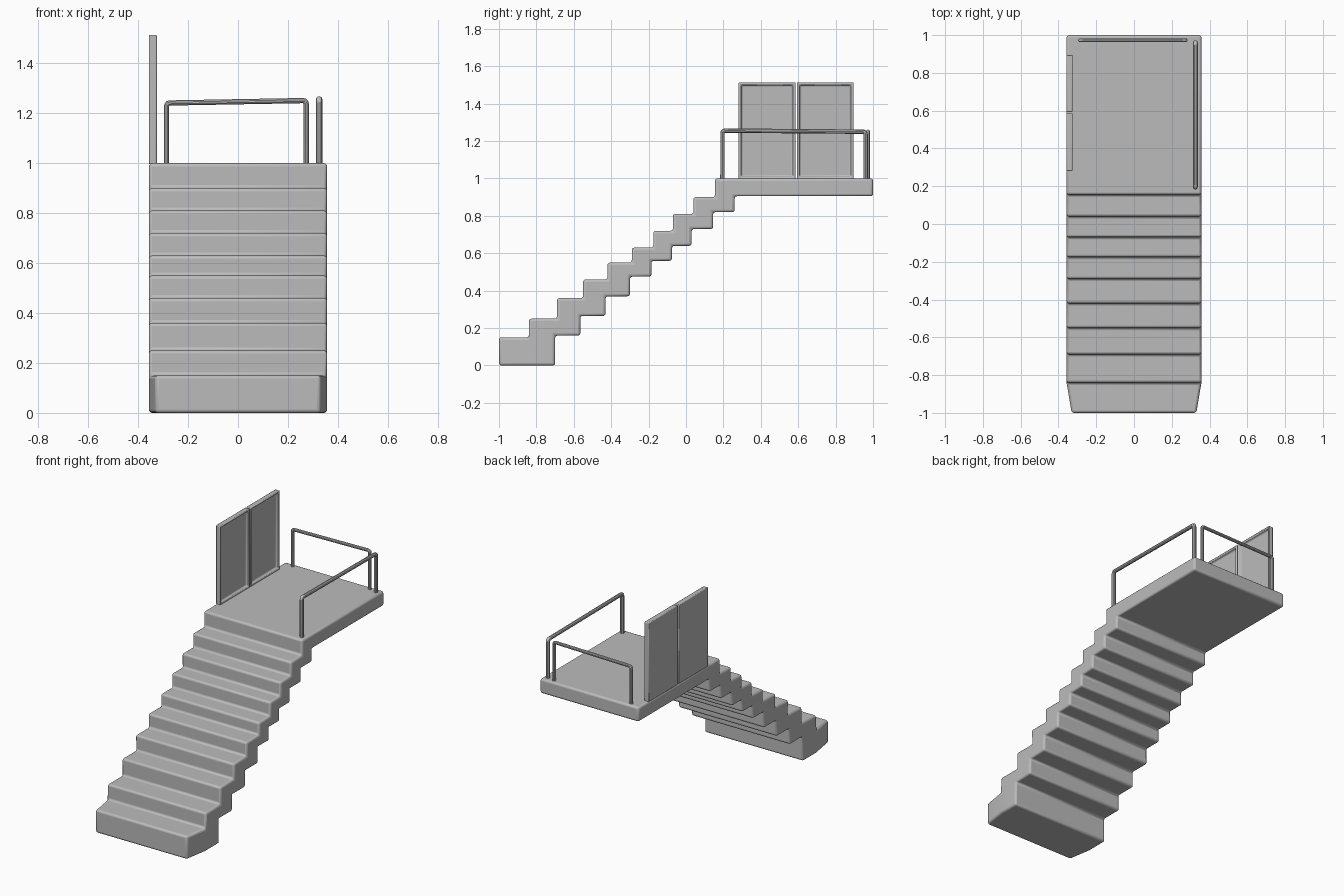
import bpy, bmesh, math
from mathutils import Vector

if "Cube" in bpy.data.objects:
    bpy.data.objects.remove(bpy.data.objects["Cube"])

grey = bpy.data.materials.new("light grey")
grey.diffuse_color = (0.5, 0.5, 0.5, 1)
grey.use_nodes = True
grey.node_tree.nodes["Principled BSDF"].inputs["Base Color"].default_value = grey.diffuse_color


def finish(name, bm, bevel=0.0, segments=3):
    bmesh.ops.recalc_face_normals(bm, faces=bm.faces)
    me = bpy.data.meshes.new(name)
    bm.to_mesh(me)
    bm.free()
    me.materials.append(grey)
    ob = bpy.data.objects.new(name, me)
    bpy.context.collection.objects.link(ob)
    if bevel:
        mod = ob.modifiers.new("rounded edges", 'BEVEL')
        mod.width = bevel
        mod.segments = segments
        mod.limit_method = 'ANGLE'
        mod.angle_limit = math.radians(40)
    bpy.context.view_layer.objects.active = ob
    ob.select_set(True)
    bpy.ops.object.shade_smooth_by_angle(angle=math.radians(35))
    ob.select_set(False)
    return ob


# Staircase and landing: stepped side profile, extruded across x
W = 0.357
top_steps = [(-1, .15), (-.84, .25), (-.69, .36), (-.55, .46), (-.42, .55),
             (-.29, .63), (-.175, .72), (-.07, .81), (.04, .90), (.155, 1.0)]
under_steps = [(.26, .905), (.145, .82), (.03, .73), (-.075, .64), (-.185, .56),
               (-.30, .475), (-.43, .37), (-.565, .265), (-.70, .16)]
profile = [(-1, 0)]
for i, (y, z) in enumerate(top_steps):
    end = top_steps[i + 1][0] if i + 1 < len(top_steps) else 1.0
    profile += [(y, z), (end, z)]
profile.append((1, .905))
for i, (y, z) in enumerate(under_steps):
    low = under_steps[i + 1][1] if i + 1 < len(under_steps) else 0.0
    profile += [(y, z), (y, low)]

bm = bmesh.new()
side = bm.faces.new([bm.verts.new((-W, y, z)) for y, z in profile])
ext = bmesh.ops.extrude_face_region(bm, geom=[side])
for v in ext["geom"]:
    if isinstance(v, bmesh.types.BMVert):
        v.co.x = W
# bottom step narrows towards the front
bmesh.ops.bisect_plane(bm, geom=bm.verts[:] + bm.edges[:] + bm.faces[:],
                       plane_co=(0, -.84, 0), plane_no=(0, 1, 0), dist=1e-4)
for v in bm.verts:
    if v.co.y < -.99:
        v.co.x *= 0.925
finish("stairs_and_landing", bm, 0.013)


# Railings: round tube along a path of posts and top bar
def tube(name, pts, r):
    cu = bpy.data.curves.new(name, 'CURVE')
    cu.dimensions = '3D'
    cu.bevel_depth = r
    cu.bevel_resolution = 3
    cu.use_fill_caps = True
    sp = cu.splines.new('POLY')
    pts = [Vector(p) for p in pts]
    path = [pts[0]]
    for a, b, c in zip(pts, pts[1:], pts[2:]):   # small rounded elbows
        p, q = b + (a - b).normalized() * .014, b + (c - b).normalized() * .014
        path += [p.lerp(b, t).lerp(b.lerp(q, t), t) for t in (0, .33, .67, 1)]
    path.append(pts[-1])
    sp.points.add(len(path) - 1)
    for s, p in zip(sp.points, path):
        s.co = (*p, 1)
    tmp = bpy.data.objects.new(name, cu)
    bpy.context.collection.objects.link(tmp)
    me = bpy.data.meshes.new_from_object(tmp.evaluated_get(
        bpy.context.evaluated_depsgraph_get()))
    bpy.data.objects.remove(tmp)
    bm = bmesh.new()
    bm.from_mesh(me)
    finish(name, bm)


tube("side_railing", [(.325, .195, .99), (.325, .195, 1.256),
                      (.325, .96, 1.25), (.325, .96, .99)], 0.0125)
tube("back_railing", [(-.286, .973, .99), (-.286, .973, 1.241),
                      (.273, .973, 1.251), (.273, .973, .99)], 0.0105)


# Door leaves: slab with a recessed panel facing the landing
def door(name, y0, y1):
    x0, x1, z0, z1 = -.357, -.325, .996, 1.514
    bm = bmesh.new()
    bmesh.ops.create_cube(bm, size=1)
    for v in bm.verts:
        v.co = (x1 if v.co.x > 0 else x0, y1 if v.co.y > 0 else y0,
                z1 if v.co.z > 0 else z0)
    bm.normal_update()
    face = [f for f in bm.faces if f.normal.x > .9]
    bmesh.ops.inset_region(bm, faces=face, thickness=.018)
    bmesh.ops.inset_region(bm, faces=face, thickness=.008, depth=-.016)
    finish(name, bm, 0.005, 2)


door("front_door_leaf", .281, .586)
door("rear_door_leaf", .593, .896)
